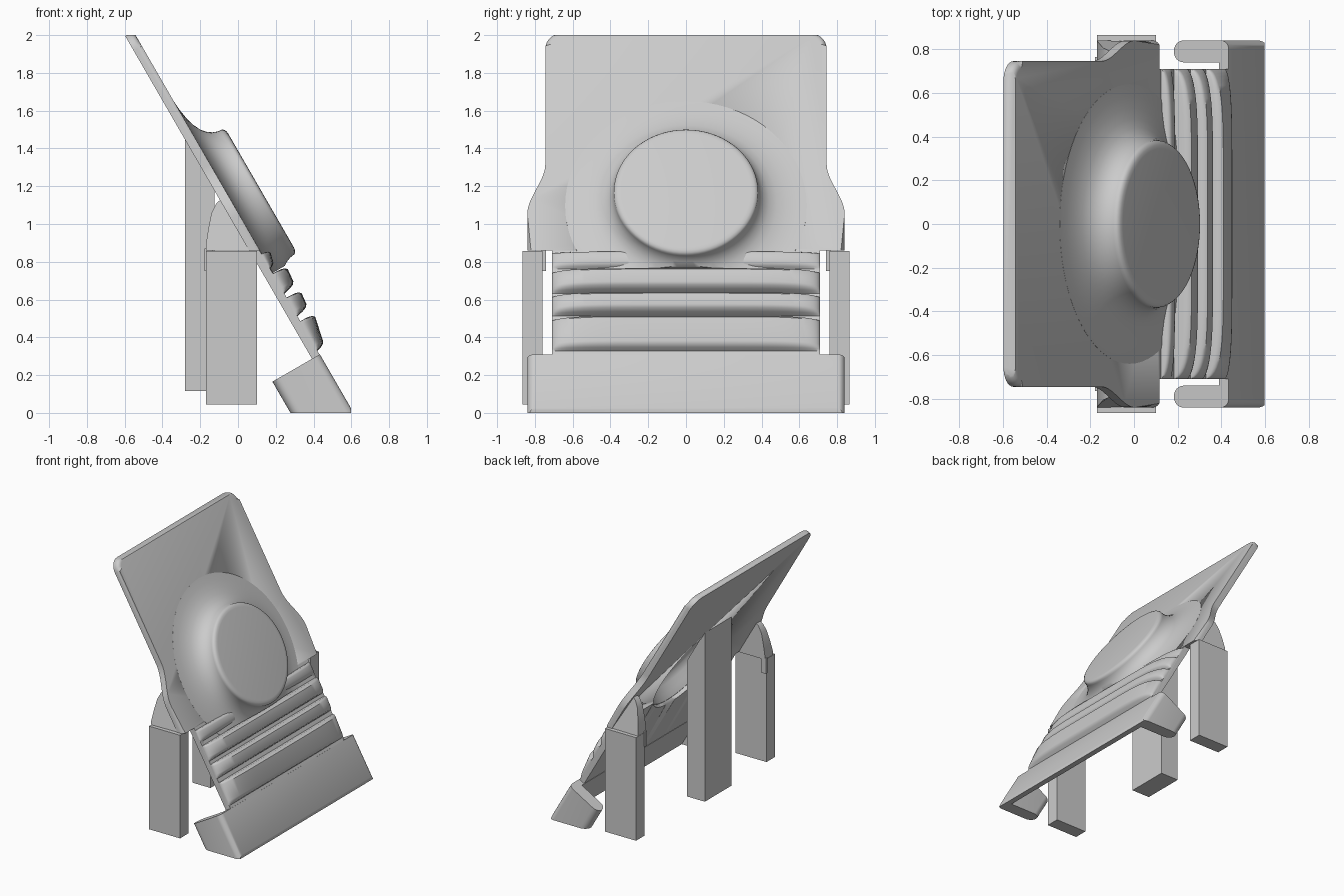
import bpy, bmesh, math
from mathutils import Vector

if "Cube" in bpy.data.objects:
    bpy.data.objects.remove(bpy.data.objects["Cube"])

grey = bpy.data.materials.new("plain_grey")
grey.diffuse_color = (0.6, 0.6, 0.6, 1)
grey.use_nodes = True
grey.node_tree.nodes["Principled BSDF"].inputs["Base Color"].default_value = grey.diffuse_color

# Sloped frame: a = across (y), b = down the slope, c = out of the front face
TOP = Vector((-0.6, 0, 2.0))
DOWN = Vector((0.5, 0, -math.sqrt(0.75)))
OUT = Vector((math.sqrt(0.75), 0, 0.5))
T = 0.05            # plate thickness
CENTRE = 1.073      # slope position of the round boss


def tilt(bm):
    for v in bm.verts:
        a, b, c = v.co
        v.co = TOP + Vector((0, a, 0)) + DOWN * b + OUT * c


def cut(bm, point, normal):
    """Remove everything on the normal side and cap the opening."""
    r = bmesh.ops.bisect_plane(bm, geom=bm.verts[:] + bm.edges[:] + bm.faces[:], dist=1e-6,
                               plane_co=point, plane_no=normal, clear_outer=True)
    edges = [e for e in r["geom_cut"] if isinstance(e, bmesh.types.BMEdge)]
    if edges:
        bmesh.ops.edgeloop_fill(bm, edges=edges)


def finish(bm, name, angle=35):
    bmesh.ops.recalc_face_normals(bm, faces=bm.faces[:])
    me = bpy.data.meshes.new(name)
    bm.to_mesh(me)
    bm.free()
    me.materials.append(grey)
    ob = bpy.data.objects.new(name, me)
    bpy.context.collection.objects.link(ob)
    bpy.ops.object.select_all(action='DESELECT')
    ob.select_set(True)
    bpy.context.view_layer.objects.active = ob
    bpy.ops.object.shade_smooth_by_angle(angle=math.radians(angle))
    return ob


def loft(sections):
    """Closed solid through matching cross-sections."""
    bm = bmesh.new()
    rings = [[bm.verts.new(p) for p in s] for s in sections]
    n = len(rings[0])
    for r0, r1 in zip(rings, rings[1:]):
        for i in range(n):
            j = (i + 1) % n
            bm.faces.new((r0[i], r0[j], r1[j], r1[i]))
    bm.faces.new(rings[0])
    bm.faces.new(rings[-1])
    return bm


def arc(cx, cy, r, a0, a1, n=8):
    return [(cx + r * math.cos(math.radians(a0 + (a1 - a0) * i / n)),
             cy + r * math.sin(math.radians(a0 + (a1 - a0) * i / n))) for i in range(n + 1)]


def box(name, lo, hi, plate_cut=False):
    bm = bmesh.new()
    bmesh.ops.create_cube(bm, size=1)
    for v in bm.verts:
        v.co = [lo[i] + (v.co[i] + 0.5) * (hi[i] - lo[i]) for i in range(3)]
    if plate_cut:
        cut(bm, TOP + OUT * 0.005, OUT)
    return finish(bm, name, 20)


def subtract(ob, cutter):
    m = ob.modifiers.new("opening", 'BOOLEAN')
    m.operation, m.object, m.solver = 'DIFFERENCE', cutter, 'EXACT'
    bpy.ops.object.select_all(action='DESELECT')
    ob.select_set(True)
    bpy.context.view_layer.objects.active = ob
    bpy.ops.object.modifier_apply(modifier=m.name)


# Upper plate: rounded top corners, flaring out to wider shoulders
half = arc(0.655, 0.095, 0.09, -90, 0)
for i in range(11):
    t = i / 10
    half.append((0.745 + 0.095 * t * t * (3 - 2 * t), 0.82 + 0.30 * t))
half.append((0.84, 1.5))
outline = half + [(-a, b) for a, b in reversed(half)]
bm = loft([[(a, b, c) for a, b in outline] for c in (0, T)])
rim = [e for e in bm.edges if all(v.co.z > T - 0.001 for v in e.verts)]
bmesh.ops.bevel(bm, geom=rim, offset=0.03, segments=4, affect='EDGES', profile=0.5)
tilt(bm)
cut(bm, (0, 0, 0.86), (0, 0, -1))
cut(bm, (0, 0, 2.0), (0, 0, 1))
upper_plate = finish(bm, "upper_plate")

# Ribbed strip: slope profile swept across, ribs fading at both ends
profile = [(1.3, 0)]
for a, b, h, tail in ((1.365, 1.45, 0.045, 0.8), (1.485, 1.60, 0.08, 0.92),
                      (1.632, 1.738, 0.08, 0.92), (1.776, 1.95, 0.08, 0.65)):
    profile += [(a, 0), (a + 0.002, h * 0.6), (a + 0.008, h * 0.87), (a + 0.02, h),
                (b - 0.025, h * tail), (b - 0.01, h * tail * 0.85),
                (b, h * tail * 0.5), (b + 0.008, 0)]
profile.append((2.02, 0))
sections = []
for i in range(41):
    s = math.sin(math.pi * (i / 40 - 0.5))
    e = math.sqrt(max(0, 1 - abs(s) ** 6)) + 0.002
    sections.append([(0.71 * s, b, 0.048 + h * e) for b, h in profile]
                    + [(0.71 * s, 2.02, 0.002), (0.71 * s, 1.3, 0.002)])
bm = loft(sections)
tilt(bm)
strip = finish(bm, "ribbed_strip", 40)

# Round opening behind the boss
bm = loft([[(a, b, c) for a, b in arc(0, CENTRE, 0.405, 0, 352.5, 47)] for c in (-0.1, 0.2)])
tilt(bm)
cutter = finish(bm, "opening_cutter")
cutter.hide_render = True
for part in (upper_plate, strip):
    subtract(part, cutter)
bpy.data.objects.remove(cutter)

# Round boss: flat disc top on a concave flare, hollow from behind
curve = [(0, 0.214), (0.345, 0.214), (0.362, 0.212), (0.375, 0.206), (0.382, 0.196),
         (0.383, 0.185), (0.386, 0.168), (0.395, 0.145), (0.412, 0.12), (0.44, 0.096),
         (0.48, 0.077), (0.53, 0.063), (0.585, 0.054), (0.64, 0.0505), (0.64, 0.03),
         (0.40, 0.03), (0.375, 0.07), (0.35, 0.12), (0.325, 0.155), (0.29, 0.172), (0, 0.175)]
bm = bmesh.new()
vs = [bm.verts.new((r, 0, h)) for r, h in curve]
es = [bm.edges.new(p) for p in zip(vs, vs[1:])]
bmesh.ops.spin(bm, geom=vs + es, cent=(0, 0, 0), axis=(0, 0, 1), angle=2 * math.pi,
               steps=72, use_merge=False)
bmesh.ops.remove_doubles(bm, verts=bm.verts[:], dist=1e-5)
for v in bm.verts:
    v.co.y += CENTRE
cut(bm, (0, 1.482, 0), (0, 1, 0))
tilt(bm)
finish(bm, "round_boss", 45)

# Foot: lower plate with a rounded wing folded back at each end
half = ([(0.74, 0)] + arc(0.79, -0.19, 0.05, 180, 360, 12)
        + arc(0.80, 0.01, 0.04, 0, 90, 6))
half[0] = (0.74, 0.0)
section = half + [(-a, c) for a, c in reversed(half)]
bm = loft([[(a, b, c) for a, c in section] for b in (1.98, 2.45)])
tilt(bm)
cut(bm, (0, 0, 0), (0, 0, -1))
cut(bm, (0.598, 0, 0), (1, 0, 0))
finish(bm, "foot")

# Shoulder flanges, clips and side legs, mirrored
shape = [(-0.09, 1.13), (-0.115, 1.11), (-0.14, 1.06), (-0.158, 0.97), (-0.17, 0.89),
         (-0.17, 0.86), (0.075, 0.86)]
for side, word in ((-1, "front"), (1, "back")):
    # the outer face leans inward toward the rear top edge
    outer = [(x, side * (0.84 - max(0, (z - 0.9)) * 0.22), z) for x, z in shape[:-1]]
    outer.append((0.075, side * 0.835, 0.86))
    bm = loft([[(x, side * 0.74, z) for x, z in shape], outer])
    finish(bm, word + "_shoulder", 30)
    y0, y1 = sorted((side * 0.74, side * 0.765))
    box(word + "_clip", (-0.178, y0, 0.75), (-0.135, y1, 0.87))
    y0, y1 = sorted((side * 0.76, side * 0.865))
    box(word + "_side_leg", (-0.17, y0, 0.045), (0.10, y1, 0.858))

# Centre leg, its top cut to the slope of the plate
box("centre_leg", (-0.28, -0.165, 0.115), (-0.125, 0.165, 1.6), True)
